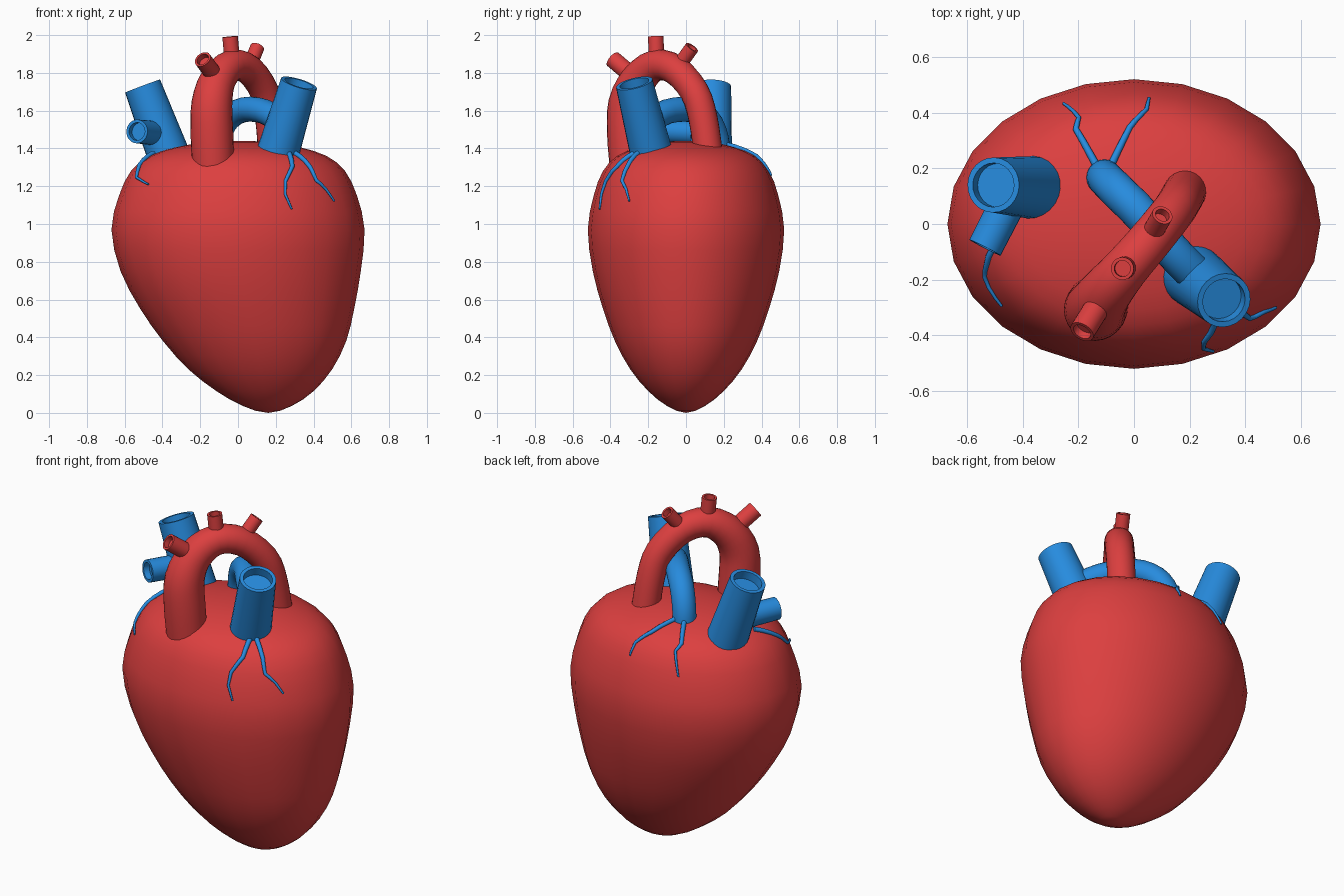
import bpy, bmesh, math
from mathutils import Vector
from mathutils.bvhtree import BVHTree

if "Cube" in bpy.data.objects:
    bpy.data.objects.remove(bpy.data.objects["Cube"])

SIDES = 24


def material(name, rgb):
    m = bpy.data.materials.new(name)
    m.diffuse_color = (*rgb, 1)
    m.use_nodes = True
    m.node_tree.nodes["Principled BSDF"].inputs["Base Color"].default_value = m.diffuse_color
    return m


RED = material("red", (0.72, 0.05, 0.05))
BLUE = material("blue", (0.02, 0.26, 0.73))


def spline(pts, steps):
    """Catmull-Rom through pts[1:-1]; the first and last points only steer."""
    pts = [Vector(p) for p in pts]
    out = []
    for a, b, c, d in zip(pts, pts[1:], pts[2:], pts[3:]):
        for i in range(steps):
            t = i / steps
            out.append(0.5 * (2 * b + (c - a) * t + (2 * a - 5 * b + 4 * c - d) * t * t
                              + (3 * b - a - 3 * c + d) * t ** 3))
    return out + [pts[-2]]


def padded(pts):
    p = [Vector(q) for q in pts]
    return [2 * p[0] - p[1]] + p + [2 * p[-1] - p[-2]]


def loft(name, rings, mat, caps=True):
    bm = bmesh.new()
    rows = [[bm.verts.new(v) for v in ring] for ring in rings]
    n = len(rows[0])
    for r, s in zip(rows, rows[1:]):
        for i in range(n):
            j = (i + 1) % n
            bm.faces.new((r[i], r[j], s[j], s[i]))
    if caps:
        bm.faces.new(rows[0])
        bm.faces.new(rows[-1])
    bmesh.ops.remove_doubles(bm, verts=bm.verts, dist=1e-5)
    bmesh.ops.recalc_face_normals(bm, faces=bm.faces)
    mesh = bpy.data.meshes.new(name)
    bm.to_mesh(mesh)
    tree = BVHTree.FromBMesh(bm)
    bm.free()
    mesh.materials.append(mat)
    mesh.shade_smooth()
    mesh.set_sharp_from_angle(angle=math.radians(40))
    ob = bpy.data.objects.new(name, mesh)
    bpy.context.collection.objects.link(ob)
    return tree


def tube(name, pts, mat, rim=0, depth=0, sides=SIDES):
    """Round tube through (x, y, z, radius) points, with a recessed mouth if rim > 0."""
    P = [Vector(p[:3]) for p in pts]
    R = [p[3] for p in pts]
    T = [(P[min(i + 1, len(P) - 1)] - P[max(i - 1, 0)]).normalized() for i in range(len(P))]
    u = T[0].orthogonal().normalized()
    rings = []

    def ring(c, u, t, r):
        w = t.cross(u)
        return [c + r * (math.cos(a) * u + math.sin(a) * w)
                for a in (2 * math.pi * k / sides for k in range(sides))]

    for i in range(len(P)):
        if i:
            u = T[i - 1].rotation_difference(T[i]) @ u
        u = (u - u.dot(T[i]) * T[i]).normalized()
        rings.append(ring(P[i], u, T[i], R[i]))
    if rim:
        rings.append(ring(P[-1], u, T[-1], R[-1] - rim))
        rings.append(ring(P[-1] - T[-1] * depth, u, T[-1], R[-1] - rim))
    loft(name, rings, mat)


# Heart body: (height, centre x, half width); depth is a fixed share of width
profile = [(0.037, 0.165, -0.13), (0, 0.16, 0), (0.037, 0.155, 0.13), (0.115, 0.143, 0.257),
           (0.23, 0.118, 0.38), (0.38, 0.088, 0.485), (0.55, 0.049, 0.566), (0.75, 0.014, 0.636),
           (0.97, 0, 0.67), (1.15, 0, 0.63), (1.28, 0, 0.567), (1.36, 0, 0.47),
           (1.407, 0, 0.325), (1.433, 0, 0.168), (1.44, 0, 0), (1.433, 0, -0.168)]
body_rings = []
for z, c, h in spline(profile, 2):
    body_rings.append([Vector((c + h * math.cos(a), 0.776 * h * math.sin(a), z))
                       for a in (2 * math.pi * k / SIDES for k in range(SIDES))])
body = loft("heart_body", body_rings, RED, caps=False)

# Aorta arch
aorta = [(-0.13, -0.29, 1.28, 0.112), (-0.138, -0.305, 1.48, 0.113), (-0.138, -0.303, 1.64, 0.108),
         (-0.105, -0.25, 1.765, 0.095), (-0.03, -0.16, 1.84, 0.083), (0.06, -0.055, 1.815, 0.079),
         (0.14, 0.045, 1.70, 0.077), (0.168, 0.09, 1.56, 0.077), (0.185, 0.12, 1.36, 0.077)]
tube("aorta_arch", spline(padded(aorta), 3), RED)

# Three open branches on top of the arch
for i, (a, b, r) in enumerate([((-0.105, -0.255, 1.76), (-0.187, -0.387, 1.872), 0.046),
                               ((-0.028, -0.155, 1.84), (-0.042, -0.16, 1.992), 0.041),
                               ((0.055, -0.05, 1.82), (0.102, 0.032, 1.935), 0.038)]):
    tube(f"aorta_branch_{i + 1}", [(*a, r), (*b, r)], RED, 0.012, 0.03)

# Large open blue vessels
tube("pulmonary_trunk", [(0.20, -0.175, 1.34, 0.114), (0.323, -0.274, 1.745, 0.099)], BLUE, 0.02, 0.05)
tube("vena_cava", [(-0.355, 0.13, 1.33, 0.114), (-0.505, 0.14, 1.73, 0.099)], BLUE, 0.02, 0.05)
tube("vena_cava_branch", [(-0.43, 0.12, 1.48, 0.065), (-0.535, -0.085, 1.49, 0.063)], BLUE, 0.016, 0.035)

# Blue artery passing under the aorta
artery = [(0.25, -0.21, 1.53, 0.066), (0.14, -0.10, 1.595, 0.066), (0.03, 0.03, 1.605, 0.066),
          (-0.055, 0.115, 1.555, 0.066), (-0.10, 0.16, 1.46, 0.065), (-0.108, 0.17, 1.34, 0.065)]
tube("pulmonary_artery", spline(padded(artery), 3), BLUE)

# Thin tapering veins, snapped to the heart surface
veins = [
    [(0.27, -0.27, 1.38), (0.285, -0.36, 1.30), (0.25, -0.42, 1.225), (0.25, -0.45, 1.16), (0.285, -0.46, 1.08)],
    [(0.295, -0.25, 1.38), (0.375, -0.30, 1.29), (0.41, -0.33, 1.225), (0.47, -0.32, 1.185), (0.52, -0.31, 1.125)],
    [(-0.45, 0.0, 1.38), (-0.51, -0.11, 1.30), (-0.52, -0.18, 1.235), (-0.475, -0.295, 1.21)],
    [(-0.13, 0.20, 1.41), (-0.21, 0.345, 1.36), (-0.20, 0.39, 1.33), (-0.26, 0.455, 1.21)],
    [(-0.085, 0.20, 1.41), (-0.015, 0.345, 1.37), (0.045, 0.41, 1.32), (0.055, 0.46, 1.26)],
]
for i, v in enumerate(veins):
    v = [Vector(p) for p in v]
    dense = [a.lerp(b, t) for a, b in zip(v, v[1:]) for t in (0, 0.33, 0.67)] + [v[-1]]
    path = []
    for k, p in enumerate(dense):
        hit, normal, _, _ = body.find_nearest(p)
        path.append((*(hit + normal * 0.006), 0.014 - 0.009 * k / (len(dense) - 1)))
    tube(f"surface_vein_{i + 1}", path, BLUE, sides=10)
